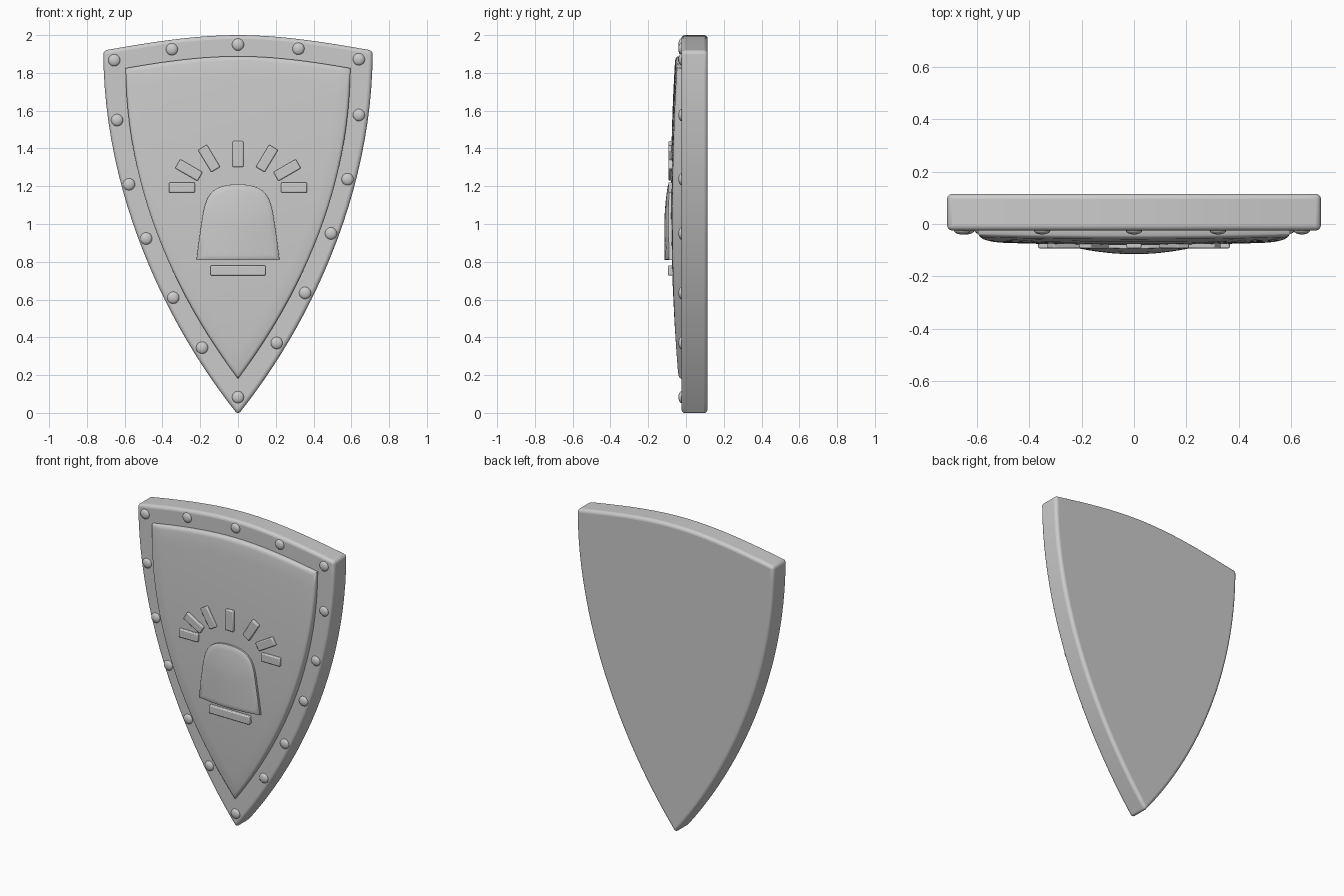
import bpy, bmesh, math
from mathutils import Vector

if "Cube" in bpy.data.objects:
    bpy.data.objects.remove(bpy.data.objects["Cube"])


def bezier(p, n):
    # cubic curve in the x-z plane, n + 1 points
    out = []
    for i in range(n + 1):
        t = i / n
        w = ((1-t)**3, 3*t*(1-t)**2, 3*t*t*(1-t), t**3)
        out.append((sum(a*q[0] for a, q in zip(w, p)), sum(a*q[1] for a, q in zip(w, p))))
    return out


def mirrored(half):
    # half runs from top centre (x=0) round the right side to bottom centre
    return half + [(-x, z) for x, z in reversed(half) if x > 1e-6]


def shield_outline(corner, peak, c1, c2, tip):
    top = bezier([(0, peak), (corner[0]*0.35, peak), (corner[0]*0.7, (peak+corner[1]*2)/3 + 0.01), corner], 10)
    return mirrored(top[:-1] + bezier([corner, c1, c2, (0, tip)], 24))


def finish(name, bm, bevel=0, segments=3):
    bmesh.ops.recalc_face_normals(bm, faces=bm.faces)
    me = bpy.data.meshes.new(name)
    bm.to_mesh(me)
    bm.free()
    ob = bpy.data.objects.new(name, me)
    bpy.context.collection.objects.link(ob)
    if bevel:
        m = ob.modifiers.new("bevel", 'BEVEL')
        m.width, m.segments = bevel, segments
        m.limit_method, m.angle_limit = 'ANGLE', math.radians(40)
    bpy.ops.object.select_all(action='DESELECT')
    ob.select_set(True)
    bpy.context.view_layer.objects.active = ob
    bpy.ops.object.shade_smooth_by_angle(angle=math.radians(40))
    return ob


def slab(name, outline, y0, y1, bevel, segments=3):
    bm = bmesh.new()
    f = bm.faces.new([bm.verts.new((x, y1, z)) for x, z in outline])
    ext = bmesh.ops.extrude_face_region(bm, geom=[f])
    for v in ext['geom']:
        if isinstance(v, bmesh.types.BMVert):
            v.co.y = y0
    return finish(name, bm, bevel, segments)


def domed(name, outline, centre, back, depth, rings):
    # concentric rings; each ring is (scale, drop behind the dome surface)
    bm = bmesh.new()
    cx, cz = centre
    loops = [[bm.verts.new((x, back, z)) for x, z in outline]]
    for s, drop in rings:
        pts = [(cx + (x-cx)*s, cz + (z-cz)*s) for x, z in outline]
        loops.append([bm.verts.new((x, depth(x, z) + drop, z)) for x, z in pts])
    n = len(outline)
    for a, b in zip(loops, loops[1:]):
        for i in range(n):
            j = (i + 1) % n
            bm.faces.new((a[i], a[j], b[j], b[i]))
    tip = bm.verts.new((cx, depth(cx, cz), cz))
    for i in range(n):
        bm.faces.new((loops[-1][i], loops[-1][(i+1) % n], tip))
    bm.faces.new(loops[0])
    return finish(name, bm)


def bar(name, x, z, length, width, angle, y0, y1):
    c, s = math.cos(angle), math.sin(angle)
    pts = [(x + u*c - v*s, z + u*s + v*c) for u, v in
           [(-length/2, -width/2), (length/2, -width/2), (length/2, width/2), (-length/2, width/2)]]
    return slab(name, pts, y0, y1, 0.006, 2)


# shield body with rim
body = shield_outline((0.713, 1.918), 2.0, (0.713, 1.15), (0.37, 0.45), -0.01)
slab("shield_body", body, -0.025, 0.115, 0.02, 4)


# raised domed panel
def panel_y(x, z):
    return -0.08 + 0.012*(x/0.6)**2 + 0.043*(z - 1.15)**2


panel = shield_outline((0.595, 1.825), 1.888, (0.59, 1.2), (0.35, 0.65), 0.18)
domed("front_panel", panel, (0, 1.15), -0.015, panel_y,
      [(1, 0.013), (0.993, 0.006), (0.982, 0.002), (0.965, 0), (0.85, 0), (0.7, 0), (0.5, 0), (0.25, 0)])


# bell-shaped lamp emblem
def lamp_y(x, z):
    return -0.115 + 0.02*(x/0.2)**2 + 0.018*(max(0, z - 0.98)/0.22)**2


lamp = mirrored(bezier([(0, 1.21), (0.14, 1.21), (0.17, 1.15), (0.188, 1.04)], 14)
                + [(0.205, 0.925), (0.22, 0.81), (0.11, 0.81), (0, 0.81)])
domed("lamp_dome", lamp, (0, 0.98), -0.06, lamp_y,
      [(1, 0.002), (0.985, 0), (0.85, 0), (0.65, 0), (0.4, 0), (0.2, 0)])

# lamp base bar
bar("lamp_base", 0, 0.754, 0.293, 0.053, 0, -0.095, -0.06)

# light rays, mirrored left and right
bar("ray_top", 0, 1.37, 0.137, 0.058, math.pi/2, -0.093, -0.06)
for x, z, deg in [(0.153, 1.347, 119), (0.26, 1.285, 149), (0.297, 1.193, 180)]:
    for side in (1, -1):
        a = math.radians(deg - 60 if deg == 119 else deg - 119 if deg == 149 else 0)
        bar("ray", side*x, z, 0.137, 0.055, side*a, -0.093, -0.06)

# rivets around the rim
rivets = [(-0.35, 1.925), (0, 1.95), (0.32, 1.928), (0.64, 1.872), (-0.655, 1.867),
          (-0.64, 1.55), (-0.577, 1.21), (-0.486, 0.923), (-0.343, 0.61), (-0.19, 0.345),
          (0.64, 1.577), (0.58, 1.237), (0.492, 0.95), (0.355, 0.635), (0.205, 0.37), (0, 0.083)]
for x, z in rivets:
    bm = bmesh.new()
    bmesh.ops.create_uvsphere(bm, u_segments=16, v_segments=10, radius=0.032)
    for v in bm.verts:
        v.co = Vector((v.co.x, v.co.y*0.5, v.co.z)) + Vector((x, -0.024, z))
    finish("rivet", bm)
